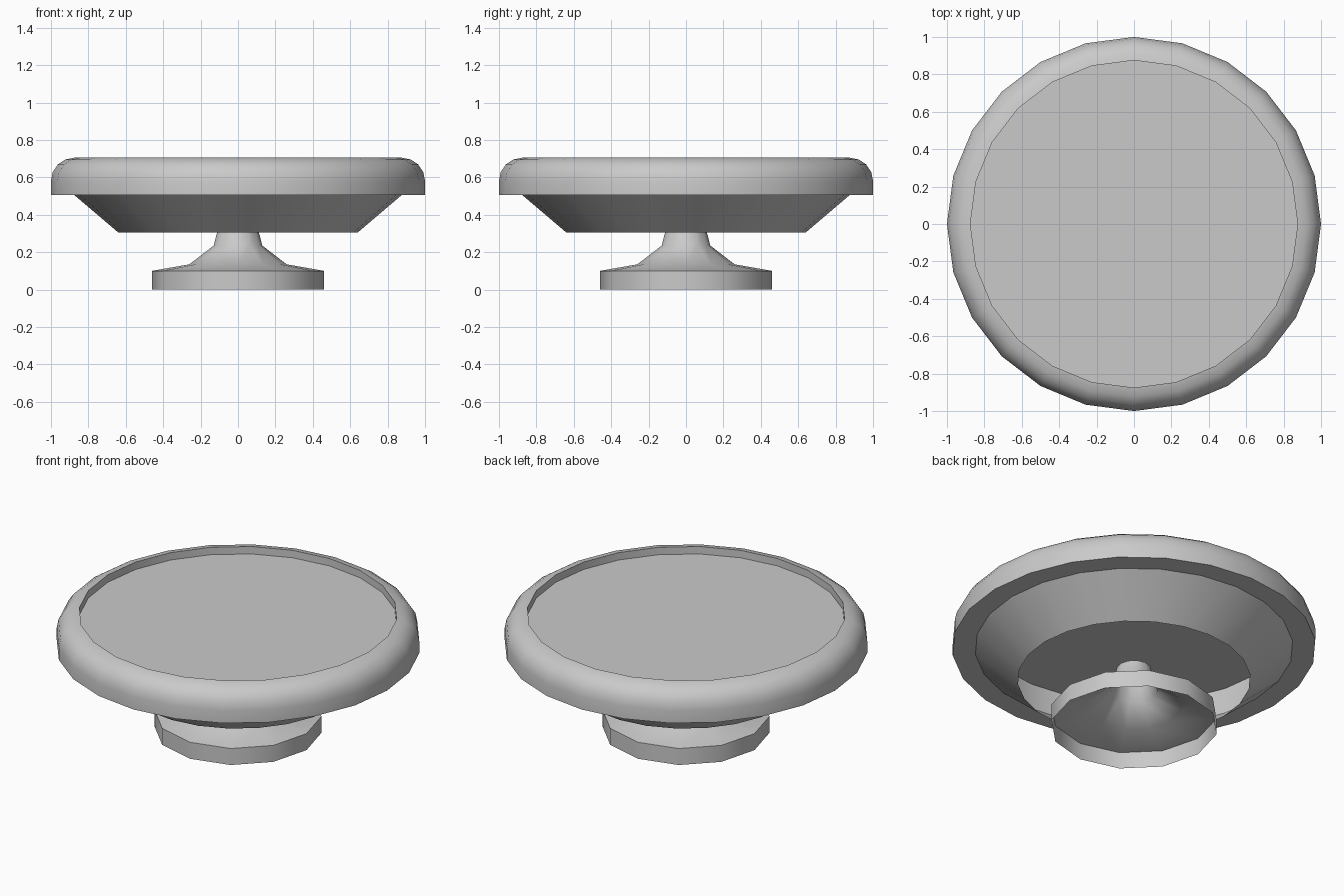
import bpy, bmesh, math

if "Cube" in bpy.data.objects:
    bpy.data.objects.remove(bpy.data.objects["Cube"])

grey = bpy.data.materials.new("plain grey")
grey.diffuse_color = (0.59, 0.59, 0.59, 1)
grey.use_nodes = True
grey.node_tree.nodes["Principled BSDF"].inputs["Base Color"].default_value = grey.diffuse_color


def lathe(name, profile, sides, closed=False, fill=False, angle=40):
    """Spin a (radius, z) profile around the z axis."""
    bm = bmesh.new()
    rings = []
    for r, z in profile:
        rings.append([bm.verts.new((r * math.cos(2 * math.pi * i / sides),
                                    r * math.sin(2 * math.pi * i / sides), z))
                      for i in range(sides)])
    pairs = list(zip(rings, rings[1:]))
    if closed:
        pairs.append((rings[-1], rings[0]))
    for a, b in pairs:
        for i in range(sides):
            j = (i + 1) % sides
            bm.faces.new((a[i], a[j], b[j], b[i]))
    if fill:
        bm.faces.new(rings[0])
    me = bpy.data.meshes.new(name)
    bm.to_mesh(me)
    bm.free()
    me.materials.append(grey)
    ob = bpy.data.objects.new(name, me)
    bpy.context.collection.objects.link(ob)
    bpy.ops.object.select_all(action='DESELECT')
    bpy.context.view_layer.objects.active = ob
    ob.select_set(True)
    bpy.ops.object.shade_smooth_by_angle(angle=math.radians(angle))
    return ob


# Rounded rim: flat underside, straight inner wall, quarter-round outside
inner, low, top = 0.875, 0.505, 0.705
rim = [(inner, low), (1.0, low)]
for k in range(5):
    a = math.radians(90 * k / 4)
    rim.append((inner + 0.125 * math.cos(a), 0.58 + 0.125 * math.sin(a)))
lathe("rim", rim, 24, closed=True)

# Recessed top surface
lathe("top_disc", [(inner, 0.66)], 24, fill=True)

# Open tapering skirt under the rim
lathe("skirt", [(0.64, 0.305), (inner, low)], 24)

# Hollow pedestal: foot band, flare and stem
lathe("pedestal", [(0.46, 0.0), (0.46, 0.1), (0.26, 0.135),
                   (0.13, 0.235), (0.095, 0.37)], 12, angle=50)
